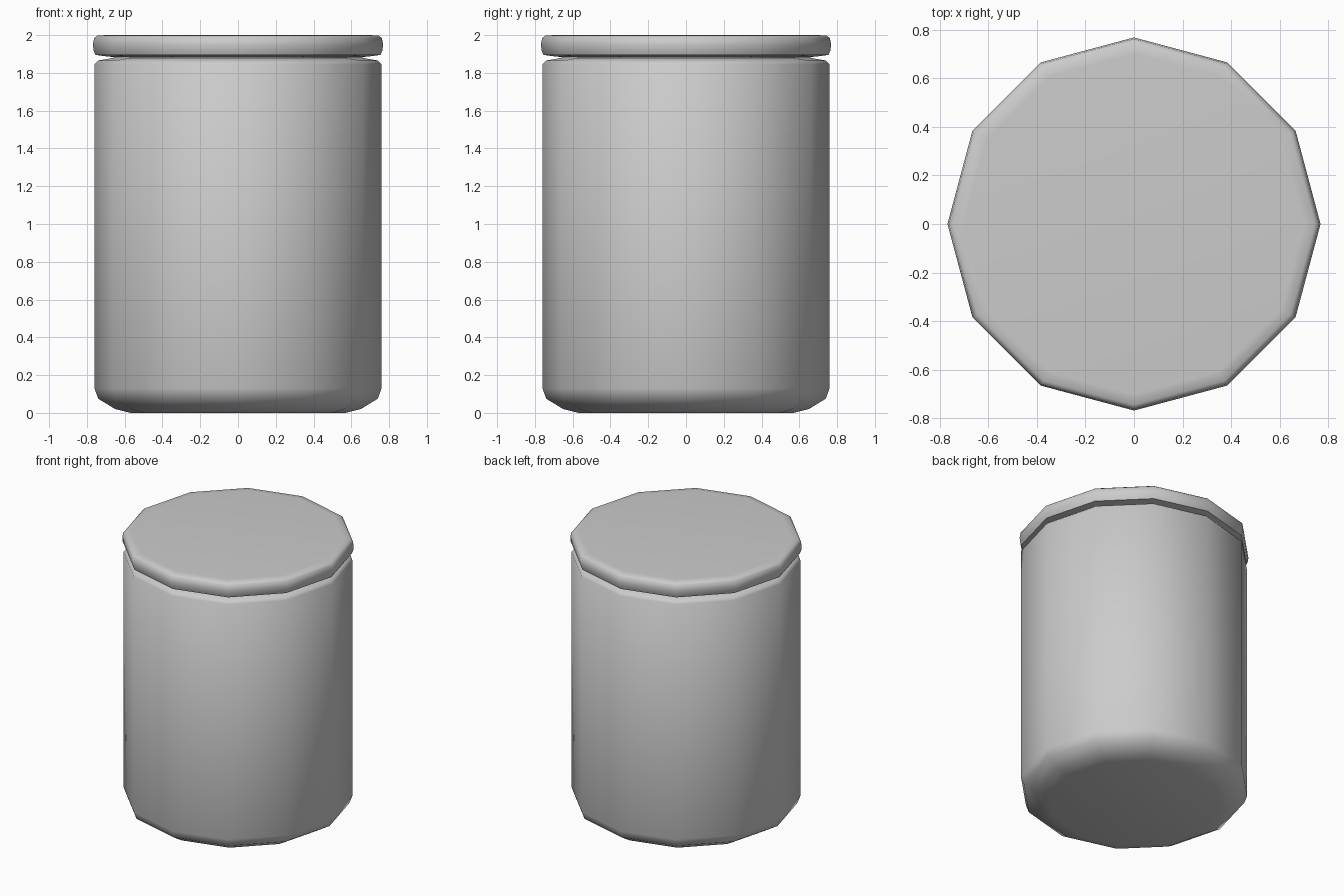
import bpy, bmesh, math

if "Cube" in bpy.data.objects:
    bpy.data.objects.remove(bpy.data.objects["Cube"])

SIDES = 12


def lathe(name, profile):
    """Revolve (radius, z) points, bottom to top, and cap both ends."""
    bm = bmesh.new()
    rings = []
    for r, z in profile:
        rings.append([bm.verts.new((r * math.cos(math.tau * i / SIDES),
                                    r * math.sin(math.tau * i / SIDES), z))
                      for i in range(SIDES)])
    for low, high in zip(rings, rings[1:]):
        for i in range(SIDES):
            j = (i + 1) % SIDES
            bm.faces.new((low[i], low[j], high[j], high[i]))
    bm.faces.new(rings[0][::-1])
    bm.faces.new(rings[-1])
    mesh = bpy.data.meshes.new(name)
    bm.to_mesh(mesh)
    bm.free()
    obj = bpy.data.objects.new(name, mesh)
    bpy.context.collection.objects.link(obj)
    bpy.ops.object.select_all(action='DESELECT')
    obj.select_set(True)
    bpy.context.view_layer.objects.active = obj
    bpy.ops.object.shade_smooth_by_angle(angle=math.radians(60))
    return obj


# Jar body: chamfered base, straight wall, rounded shoulder and short neck
lathe("jar_body", [(0.57, 0.0), (0.65, 0.02), (0.74, 0.075), (0.76, 0.13),
                   (0.76, 1.845), (0.74, 1.866), (0.68, 1.876),
                   (0.66, 1.88), (0.66, 1.92)])

# Lid: thin disc with a softly rounded rim
lathe("jar_lid", [(0.64, 1.882), (0.70, 1.888), (0.755, 1.895), (0.765, 1.92),
                  (0.768, 1.95), (0.762, 1.985), (0.745, 1.997), (0.70, 2.0)])
